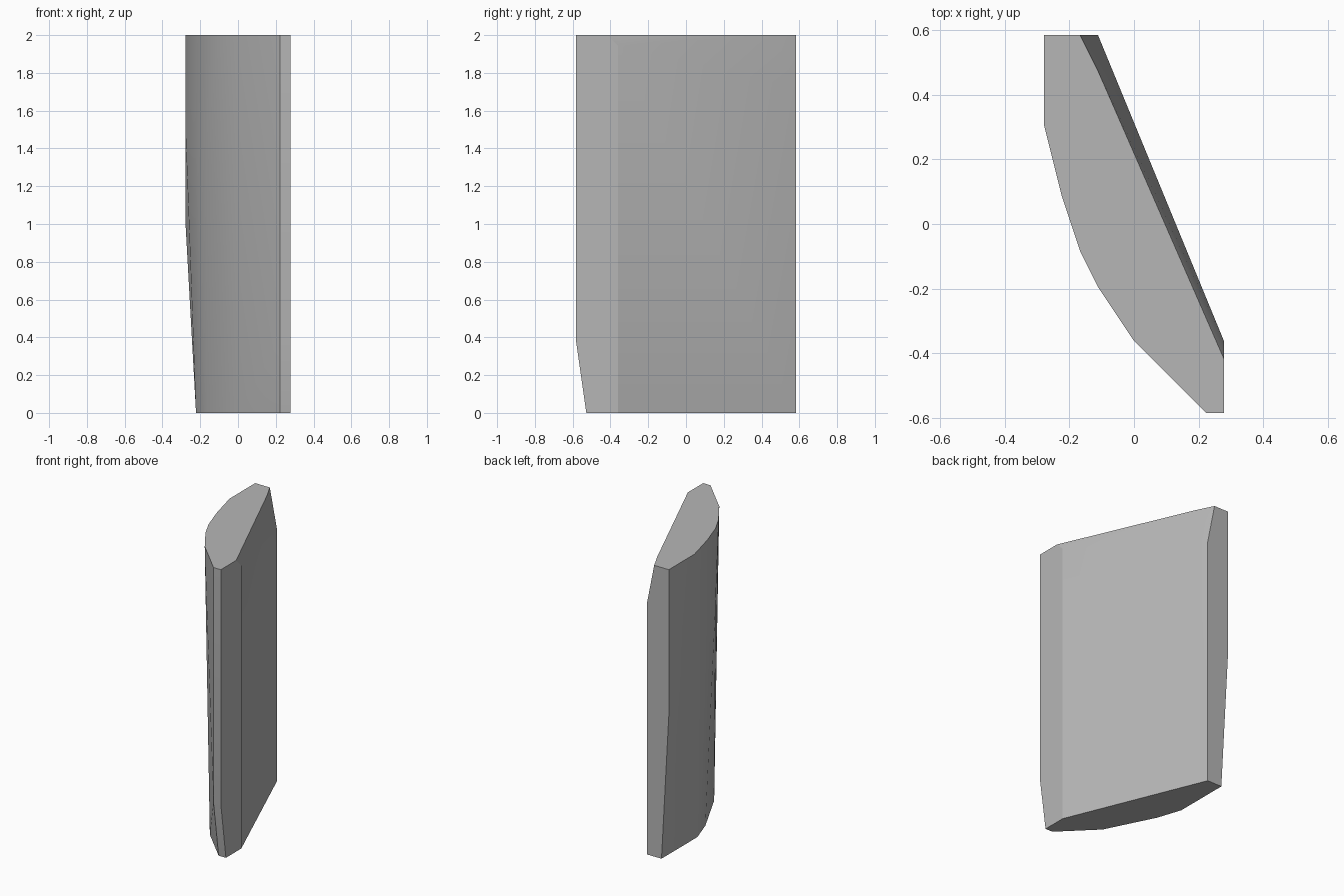
import bpy, bmesh, math

cube = bpy.data.objects.get("Cube")
if cube:
    bpy.data.objects.remove(cube, do_unlink=True)

UNIT = 1 / 18  # the block sits on a grid of 36 units in height

# Plain grey finish
grey = bpy.data.materials.new("plain_grey")
grey.use_nodes = True
colour = (0.47, 0.47, 0.47, 1)
grey.diffuse_color = colour
grey.node_tree.nodes["Principled BSDF"].inputs["Base Color"].default_value = colour

# Outline of the top face
top = [(-5, 10.5), (-3, 10.5), (-2, 8.5), (5, -7.5), (5, -10.5), (4, -10.5),
       (0, -6.5), (-2, -3.5), (-3, -1.5), (-4, 1.5), (-5, 5.5)]
# Narrower outline of the underside
bottom = [(-4, 10.5), (-2, 10.5), (5, -6.5), (5, -9.5), (4, -9.5),
          (0, -5.5), (-3, 0.5), (-4, 3.5)]
# Corners between them, where the walls start to taper
bends = [(-2, 10.5, 31), (5, -6.5, 35), (-5, 10.5, 18), (-5, 5.5, 27),
         (-4, 1.5, 27), (-3, -1.5, 27), (4, -10.5, 7), (5, -10.5, 7)]

points = [(x, y, 36) for x, y in top] + [(x, y, 0) for x, y in bottom] + bends

# Tapered block wrapped around the outlines
bm = bmesh.new()
for x, y, z in points:
    bm.verts.new((x * UNIT, y * UNIT, z * UNIT))
hull = bmesh.ops.convex_hull(bm, input=bm.verts)
spare = [v for v in bm.verts if not v.link_faces]
bmesh.ops.delete(bm, geom=spare, context='VERTS')
bmesh.ops.dissolve_limit(bm, angle_limit=math.radians(0.5),
                         verts=bm.verts, edges=bm.edges)
bmesh.ops.recalc_face_normals(bm, faces=bm.faces)

mesh = bpy.data.meshes.new("tapered_block")
bm.to_mesh(mesh)
bm.free()
mesh.materials.append(grey)
block = bpy.data.objects.new("tapered_block", mesh)
bpy.context.collection.objects.link(block)

# Soft curved side, crisp corners
bpy.ops.object.select_all(action='DESELECT')
block.select_set(True)
bpy.context.view_layer.objects.active = block
bpy.ops.object.shade_smooth_by_angle(angle=math.radians(20))
